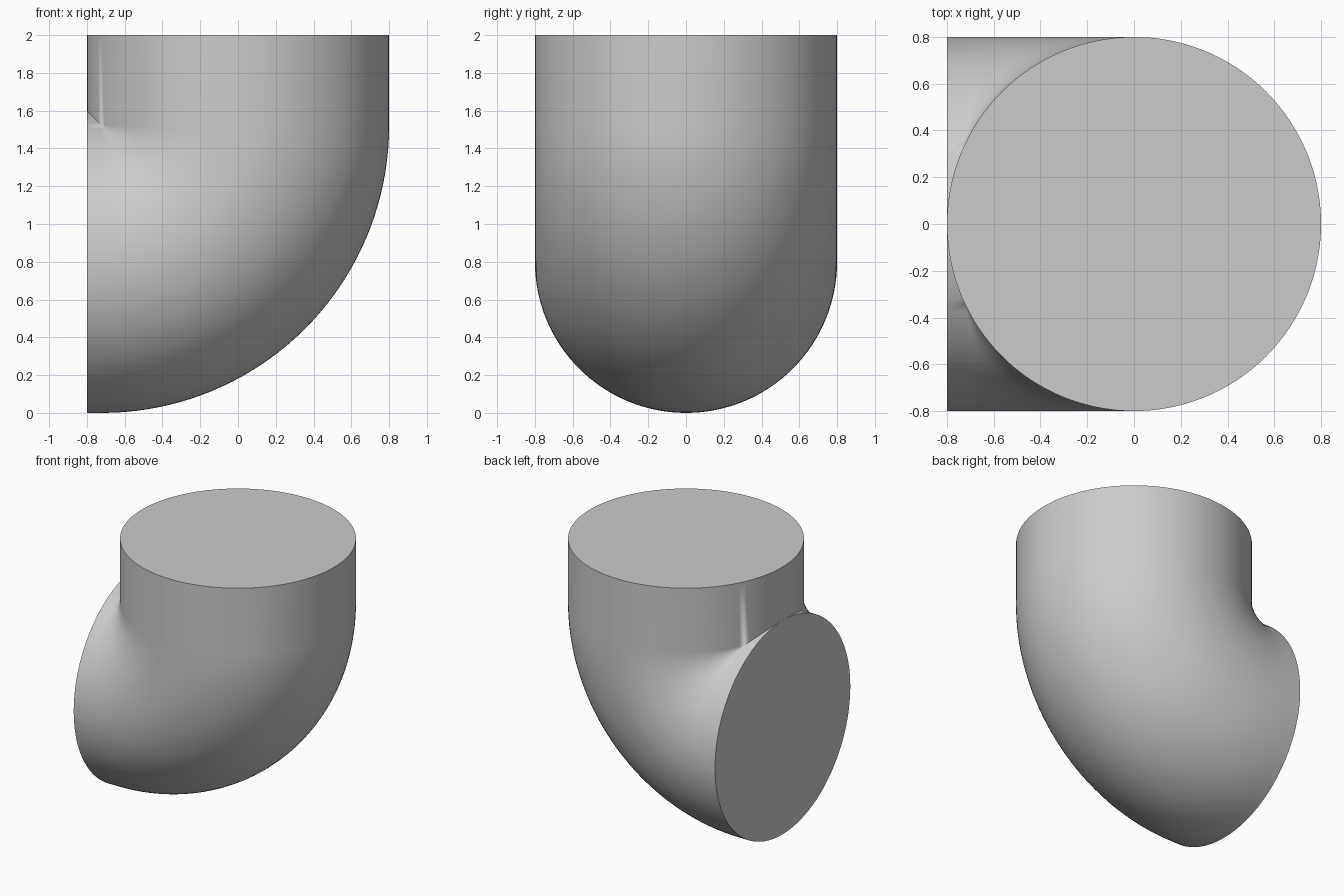
import bpy
import bmesh
from math import cos, sin, pi, radians

cube = bpy.data.objects.get("Cube")
if cube:
    bpy.data.objects.remove(cube, do_unlink=True)

RADIUS = 0.8            # pipe radius
BEND = 0.72             # centreline bend radius, tighter than the pipe radius
AXIS_X, AXIS_Z = -0.72, 1.52
MOUTH_X, TOP_Z = -0.8, 2.0
SIDES, STEPS = 128, 40

grey = bpy.data.materials.new("light grey")
grey.use_nodes = True
colour = (0.6, 0.6, 0.6, 1)
grey.diffuse_color = colour
grey.node_tree.nodes["Principled BSDF"].inputs["Base Color"].default_value = colour


def strand(phi):
    """Points along the pipe wall, from the top opening to the side mouth."""
    y = RADIUS * sin(phi)
    reach = BEND + RADIUS * cos(phi)      # distance from the bend axis
    points = [(AXIS_X + reach, y, TOP_Z)]
    for i in range(STEPS + 1):
        t = pi / 2 * i / STEPS
        if reach > 0:
            points.append((AXIS_X + reach * cos(t), y, AXIS_Z - reach * sin(t)))
        else:                             # mitred inner corner
            points.append((AXIS_X + reach, y, AXIS_Z - reach))
    points.append((MOUTH_X, y, AXIS_Z - reach))
    return points


# Pipe wall and both flat ends
bm = bmesh.new()
strands = [[bm.verts.new(p) for p in strand(2 * pi * k / SIDES)] for k in range(SIDES)]
for k, here in enumerate(strands):
    there = strands[(k + 1) % SIDES]
    for i in range(len(here) - 1):
        bm.faces.new((here[i], here[i + 1], there[i + 1], there[i]))
bm.faces.new([s[0] for s in strands])
bm.faces.new([s[-1] for s in reversed(strands)])
bmesh.ops.remove_doubles(bm, verts=bm.verts[:], dist=0.00001)
bmesh.ops.recalc_face_normals(bm, faces=bm.faces[:])

mesh = bpy.data.meshes.new("pipe_elbow")
bm.to_mesh(mesh)
bm.free()
mesh.materials.append(grey)
elbow = bpy.data.objects.new("pipe_elbow", mesh)
bpy.context.collection.objects.link(elbow)

# Smooth wall, crisp ends and corner
bpy.ops.object.select_all(action="DESELECT")
elbow.select_set(True)
bpy.context.view_layer.objects.active = elbow
bpy.ops.object.shade_smooth_by_angle(angle=radians(30))
